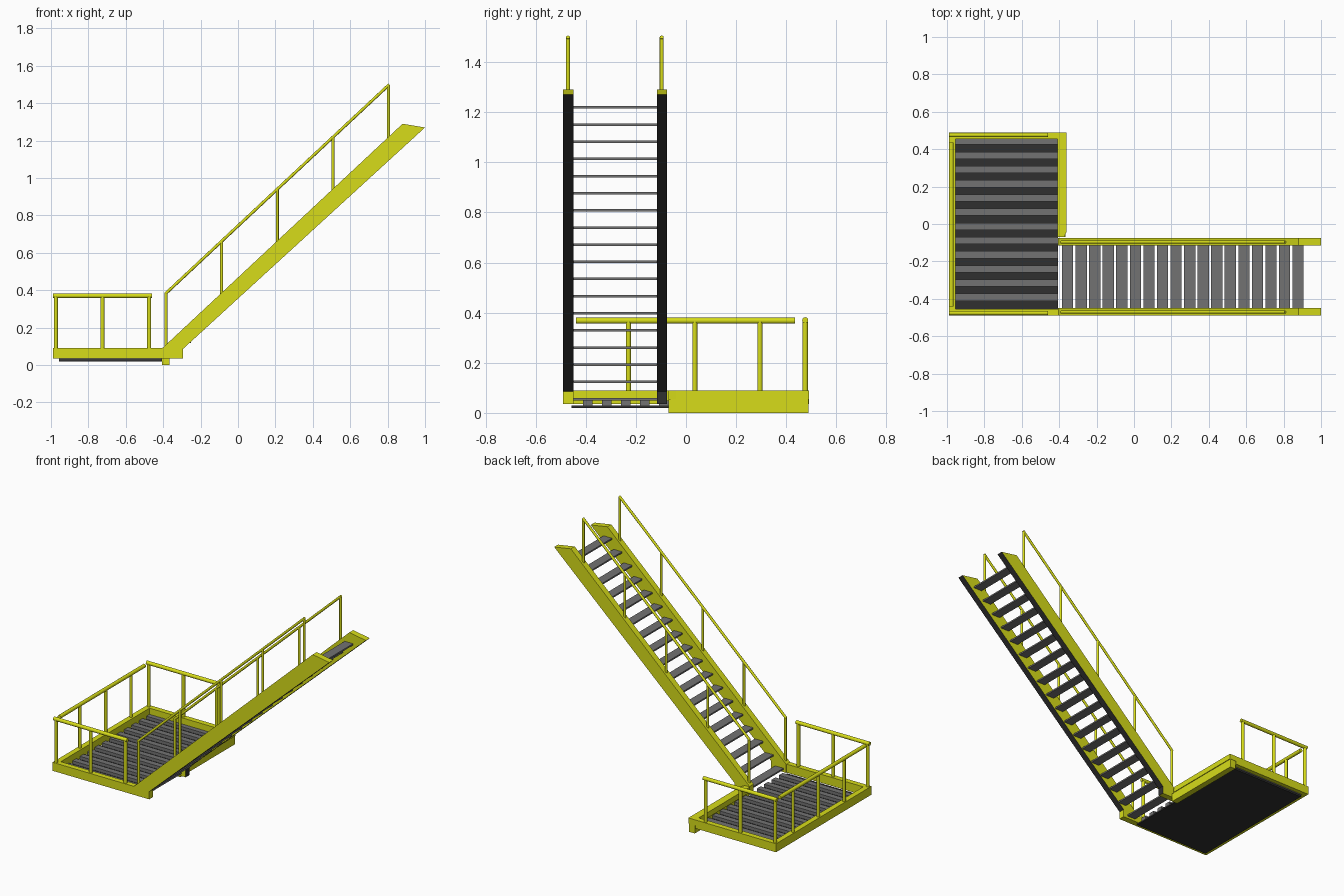
import bpy, bmesh, math
from mathutils import Vector

if "Cube" in bpy.data.objects:
    bpy.data.objects.remove(bpy.data.objects["Cube"])


def material(name, r, g, b):
    m = bpy.data.materials.new(name)
    m.diffuse_color = (r, g, b, 1)
    m.use_nodes = True
    m.node_tree.nodes["Principled BSDF"].inputs["Base Color"].default_value = m.diffuse_color
    return m


YELLOW = material("yellow_paint", 0.68, 0.72, 0.01)
GREY = material("grey_steel", 0.17, 0.17, 0.17)
DARK = material("dark_steel", 0.03, 0.03, 0.03)


def finish(name, bm, mats):
    bmesh.ops.recalc_face_normals(bm, faces=bm.faces)
    me = bpy.data.meshes.new(name)
    bm.to_mesh(me)
    bm.free()
    for m in mats:
        me.materials.append(m)
    ob = bpy.data.objects.new(name, me)
    bpy.context.collection.objects.link(ob)
    return ob


def prism(name, base, offset, mats, dark_edges=()):
    """Extrude a polygon along offset; listed side edges get the second material."""
    bm = bmesh.new()
    off = Vector(offset)
    a = [bm.verts.new(p) for p in base]
    b = [bm.verts.new(Vector(p) + off) for p in base]
    bm.faces.new(a)
    bm.faces.new(b)
    n = len(a)
    for i in range(n):
        j = (i + 1) % n
        f = bm.faces.new((a[i], a[j], b[j], b[i]))
        f.material_index = 1 if i in dark_edges else 0
    return finish(name, bm, mats)


def box(name, x0, x1, y0, y1, z0, z1, mat):
    return prism(name, [(x0, y0, z0), (x1, y0, z0), (x1, y1, z0), (x0, y1, z0)],
                 (0, 0, z1 - z0), [mat])


def tube(name, p, q, r):
    p, q = Vector(p), Vector(q)
    d = q - p
    bpy.ops.mesh.primitive_cylinder_add(vertices=16, radius=r, depth=d.length,
                                        location=(p + q) / 2)
    ob = bpy.context.object
    ob.name = name
    ob.rotation_euler = d.to_track_quat('Z', 'Y').to_euler()
    ob.data.materials.append(YELLOW)
    bpy.ops.object.shade_smooth_by_angle(angle=math.radians(40))
    return ob


# Platform frame
box("platform_left_beam", -0.99, -0.955, -0.49, 0.49, 0.035, 0.09, YELLOW)
box("platform_back_beam", -0.955, -0.41, 0.455, 0.49, 0.035, 0.09, YELLOW)
box("platform_front_beam", -0.955, -0.405, -0.49, -0.455, 0.035, 0.09, YELLOW)
prism("platform_right_beam_top",
      [(-0.41, -0.07, 0.055), (-0.375, -0.07, 0.055), (-0.36, -0.04, 0.055),
       (-0.36, 0.49, 0.055), (-0.41, 0.49, 0.055)], (0, 0, 0.035), [YELLOW])
box("platform_right_beam_lip", -0.405, -0.365, -0.07, 0.488, 0.0, 0.055, YELLOW)

# Platform deck: dark plate with raised ribs
box("deck_plate", -0.957, -0.407, -0.457, 0.457, 0.02, 0.03, DARK)
for i in range(12):
    y = 0.443 - i * 0.0759
    box("deck_rib", -0.957, -0.407, y - 0.019, y + 0.019, 0.03, 0.05, GREY)

# Stair stringers with dark undersides
profile = [(-0.405, 0.035), (-0.295, 0.035), (-0.295, 0.085),
           (1.0, 1.27), (0.88, 1.29), (-0.405, 0.09)]
for name, y, dark in (("front_stringer", -0.49, (2,)), ("back_stringer", -0.115, (1, 2))):
    prism(name, [(x, y, z) for x, z in profile], (0, 0.04, 0), [YELLOW, DARK], dark)

# Stair treads
for i in range(18):
    x = -0.355 + i * 0.0725
    z = 0.055 + i * 0.0685
    box("tread", x - 0.03, x + 0.03, -0.452, -0.113, z - 0.005, z + 0.005, GREY)

# Stair handrails and posts
for y in (-0.471, -0.097):
    tube("stair_handrail", (-0.389, y, 0.38), (0.809, y, 1.5), 0.008)
    for i in range(5):
        x = -0.385 + i * 0.2975
        z = 0.383 + i * 0.278
        tube("stair_post", (x, y, z - 0.285), (x, y, z), 0.008)

# Platform railings front and back
for y in (-0.476, 0.476):
    tube("platform_end_rail", (-0.988, y, 0.37), (-0.46, y, 0.37), 0.012)
    for x in (-0.974, -0.725, -0.475):
        tube("platform_end_post", (x, y, 0.085), (x, y, 0.37), 0.011)

# Platform railing on the left side
tube("platform_side_rail", (-0.977, -0.44, 0.368), (-0.977, 0.435, 0.368), 0.012)
for y in (-0.23, 0.035, 0.295):
    tube("platform_side_post", (-0.975, y, 0.085), (-0.975, y, 0.368), 0.01)
